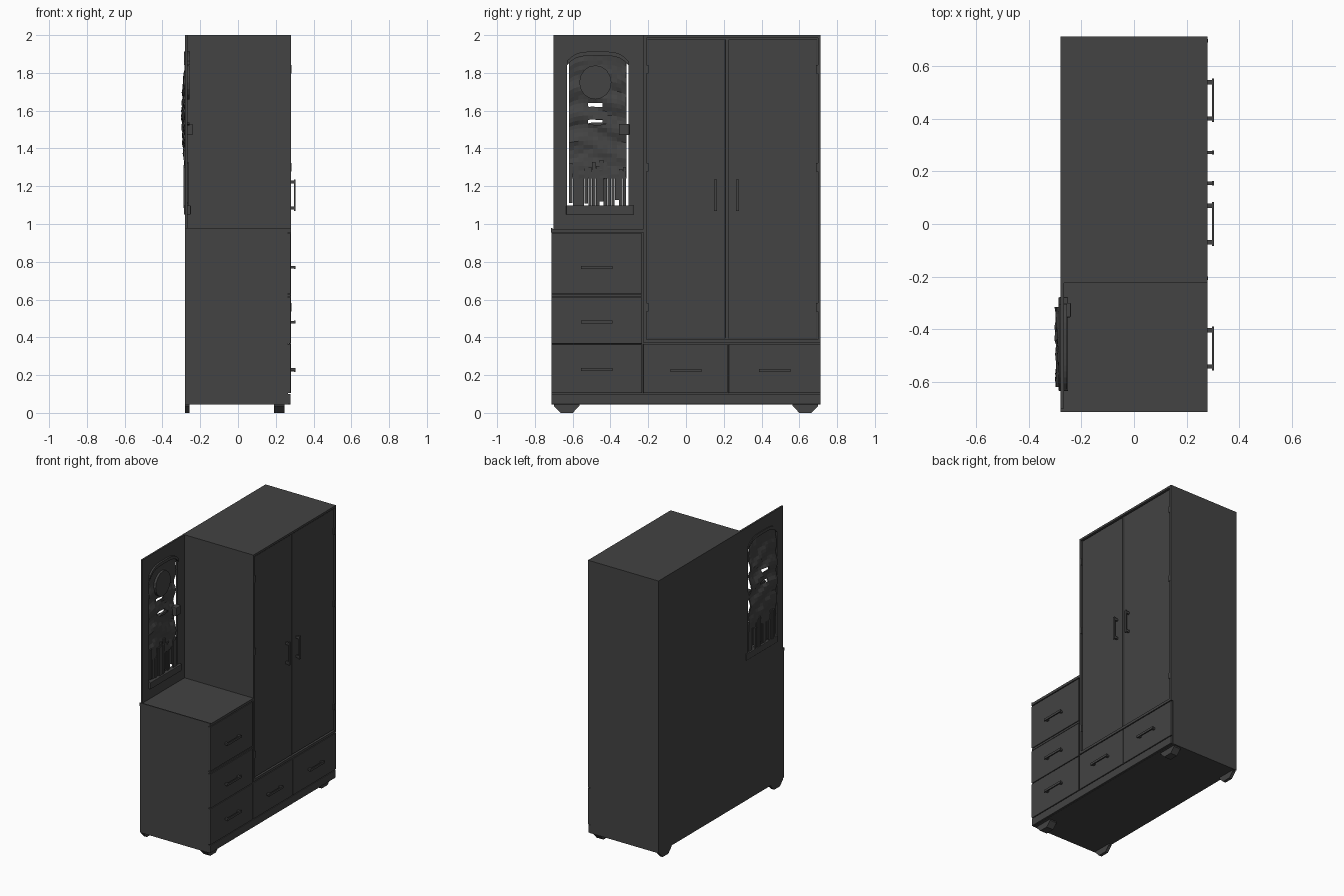
import bpy, bmesh, math, random

if "Cube" in bpy.data.objects:
    bpy.data.objects.remove(bpy.data.objects["Cube"])
random.seed(4)

mat = bpy.data.materials.new("charcoal grey")
mat.diffuse_color = (0.056, 0.056, 0.056, 1)
mat.use_nodes = True
mat.node_tree.nodes["Principled BSDF"].inputs["Base Color"].default_value = mat.diffuse_color


def finish(name, bm):
    bmesh.ops.recalc_face_normals(bm, faces=bm.faces)
    me = bpy.data.meshes.new(name)
    bm.to_mesh(me)
    bm.free()
    me.materials.append(mat)
    ob = bpy.data.objects.new(name, me)
    bpy.context.collection.objects.link(ob)
    return ob


def prism(bm, prof, x0, x1):
    """Extrude a (y, z) outline from x0 to x1."""
    a = [bm.verts.new((x0, y, z)) for y, z in prof]
    b = [bm.verts.new((x1, y, z)) for y, z in prof]
    n = len(prof)
    bm.faces.new(a)
    bm.faces.new(b[::-1])
    for i in range(n):
        bm.faces.new((a[i], a[(i + 1) % n], b[(i + 1) % n], b[i]))


def rect(y0, y1, z0, z1):
    return [(y0, z0), (y1, z0), (y1, z1), (y0, z1)]


def box(name, x0, x1, y0, y1, z0, z1, bevel=0):
    bm = bmesh.new()
    prism(bm, rect(y0, y1, z0, z1), x0, x1)
    ob = finish(name, bm)
    if bevel:
        m = ob.modifiers.new("soft edge", 'BEVEL')
        m.width, m.segments = bevel, 2
    return ob


BACK, CORE, FRONT = -0.28, 0.264, 0.28
SPLIT = -0.225

# Carcass: one stepped outline, low chest beside tall wardrobe
bm = bmesh.new()
prism(bm, [(-0.712, 0.045), (0.712, 0.045), (0.712, 2.0), (SPLIT, 2.0),
           (SPLIT, 0.965), (-0.712, 0.965)], BACK, CORE)
finish("carcass", bm)

# Plinth rail and chest top with a thin lip
box("plinth_rail", CORE, 0.279, -0.712, 0.712, 0.045, 0.1, 0.003)
box("chest_top", BACK, FRONT, -0.715, SPLIT, 0.955, 0.973)
box("chest_top_lip", BACK, FRONT, -0.715, -0.707, 0.955, 0.978)

# Face frame around the wardrobe doors
box("frame_left", CORE, FRONT, SPLIT, -0.208, 0.37, 2.0)
box("frame_right", CORE, FRONT, 0.698, 0.712, 0.37, 2.0)
box("frame_top", CORE, FRONT, -0.208, 0.698, 1.985, 2.0)
box("frame_bottom", CORE, FRONT, -0.208, 0.698, 0.37, 0.388)

# Two doors
box("door_left", CORE, 0.273, -0.204, 0.208, 0.394, 1.978, 0.002)
box("door_right", CORE, 0.273, 0.224, 0.694, 0.394, 1.978, 0.002)
box("door_centre_stile", CORE, 0.271, 0.211, 0.221, 0.39, 1.982)

# Drawer fronts
drawers = [(-0.712, -0.232, 0.104, 0.362), (-0.712, -0.232, 0.366, 0.612),
           (-0.712, -0.232, 0.632, 0.95), (-0.227, 0.221, 0.104, 0.365),
           (0.226, 0.712, 0.104, 0.365)]
for i, d in enumerate(drawers):
    box(f"drawer_front_{i + 1}", CORE, 0.28, *d, 0.003)
box("chest_divider_rail", CORE, 0.278, -0.712, -0.232, 0.615, 0.628)


# Bar handles: a bar standing on two posts
def handle(name, y, z, vertical, base):
    bm = bmesh.new()
    h, w = 0.083, 0.008

    def piece(a0, a1, x0, x1, t):
        if vertical:
            prism(bm, rect(y - t, y + t, z + a0, z + a1), x0, x1)
        else:
            prism(bm, rect(y + a0, y + a1, z - t, z + t), x0, x1)
    piece(-h, h, 0.296, 0.304, w)
    for s in (-1, 1):
        c = s * (h - 0.014)
        piece(c - 0.008, c + 0.008, base - 0.002, 0.297, w * 0.8)
    finish(name, bm)


for n, y, z in (("left", 0.155, 1.153), ("right", 0.272, 1.153)):
    handle(f"door_handle_{n}", y, z, True, 0.273)
for i, (y, z) in enumerate([(-0.473, 0.23), (-0.473, 0.48), (-0.473, 0.77),
                            (0.0, 0.225), (0.47, 0.225)]):
    handle(f"drawer_handle_{i + 1}", y, z, False, 0.28)

# Hinges on the outer door edges
for side, y in (("left", -0.206), ("right", 0.696)):
    for i, z in enumerate((0.56, 1.3, 1.82)):
        box(f"hinge_{side}_{i + 1}", CORE, 0.282, y - 0.007, y + 0.007,
            z - 0.022, z + 0.022)

# Tapered feet, front pair thicker than back pair
for s, side in ((-1, "left"), (1, "right")):
    for end, x0, x1 in (("front", 0.19, 0.245), ("back", -0.28, -0.258)):
        bm = bmesh.new()
        prism(bm, [(s * 0.7, 0.047), (s * 0.7, 0.036), (s * 0.665, 0.0),
                   (s * 0.6, 0.0), (s * 0.565, 0.036), (s * 0.565, 0.047)], x0, x1)
        finish(f"{end}_foot_{side}", bm)

# Mirror back panel with an arched opening
YA, YB = -0.63, -0.305
YC, HW = (YA + YB) / 2, (YB - YA) / 2


def arch(y):
    return 1.905 - 0.05 * abs((y - YC) / HW) ** 4


PX0, PX1 = BACK, -0.267
bm = bmesh.new()
prism(bm, rect(-0.702, YA, 0.965, 2.0), PX0, PX1)
prism(bm, rect(YB, SPLIT, 0.965, 2.0), PX0, PX1)
prism(bm, rect(YA, YB, 0.965, 1.09), PX0, PX1)
ys = [YA + (YB - YA) * i / 14 for i in range(15)]
prism(bm, [(y, arch(y) - 0.012) for y in ys] + [(YB, 2.0), (YA, 2.0)], PX0, PX1)
finish("mirror_back_panel", bm)

# Rippled mirror plate, narrower than its opening
bm = bmesh.new()
NY, NZ, Z0 = 12, 30, 1.24
grid = []
for j in range(NZ + 1):
    row = []
    v = j / NZ
    for i in range(NY + 1):
        y = YC + (HW - 0.011) * (2 * i / NY - 1)
        z = Z0 + v * (arch(y) + 0.005 - Z0)
        x = (-0.272 - 0.014 * math.sin(math.pi * v)
             + 0.010 * math.sin(z * 46 + 2 * math.sin(y * 14)) * math.sin(math.pi * v)
             + random.uniform(-0.003, 0.003))
        row.append(bm.verts.new((x, y, z)))
    grid.append(row)
for j in range(NZ):
    for i in range(NY):
        if j in (13, 17) and 4 <= i <= 6:      # small horizontal slits
            continue
        bm.faces.new((grid[j][i], grid[j][i + 1], grid[j + 1][i + 1], grid[j + 1][i]))
plate = finish("mirror_plate", bm)
m = plate.modifiers.new("thickness", 'SOLIDIFY')
m.thickness, m.offset = 0.008, 0

# Hanging ragged slats under the plate
bm = bmesh.new()
N = 15
for i in range(N):
    y = YA + 0.02 + (YB - YA - 0.04) * i / (N - 1)
    w = random.uniform(0.008, 0.0105)
    low = 1.085 if i % 4 else random.uniform(1.1, 1.13)
    x = -0.276 + random.uniform(-0.008, 0.01)
    prism(bm, rect(y - w, y + w, low, random.uniform(1.24, 1.34)), x - 0.006, x + 0.006)
finish("mirror_slats", bm)

# Raised rim over the arch, bottom ledge and side bracket
bm = bmesh.new()
prism(bm, [(y, arch(y) - 0.014) for y in ys] + [(y, arch(y) + 0.008) for y in ys[::-1]],
      -0.285, -0.255)
finish("mirror_arch_rim", bm)
box("mirror_ledge", -0.287, -0.25, -0.635, -0.278, 1.05, 1.098, 0.004)
box("mirror_bracket", -0.28, -0.24, -0.355, -0.3, 1.47, 1.53, 0.004)

# Raised patches on the mirror face
for i, (y, z, ry, rz) in enumerate([(-0.48, 1.75, 0.085, 0.09), (-0.47, 1.53, 0.05, 0.008)]):
    bm = bmesh.new()
    prism(bm, [(y + ry * math.cos(t * math.pi / 8), z + rz * math.sin(t * math.pi / 8))
               for t in range(16)], -0.275, -0.258)
    finish(f"mirror_relief_{i + 1}", bm)
